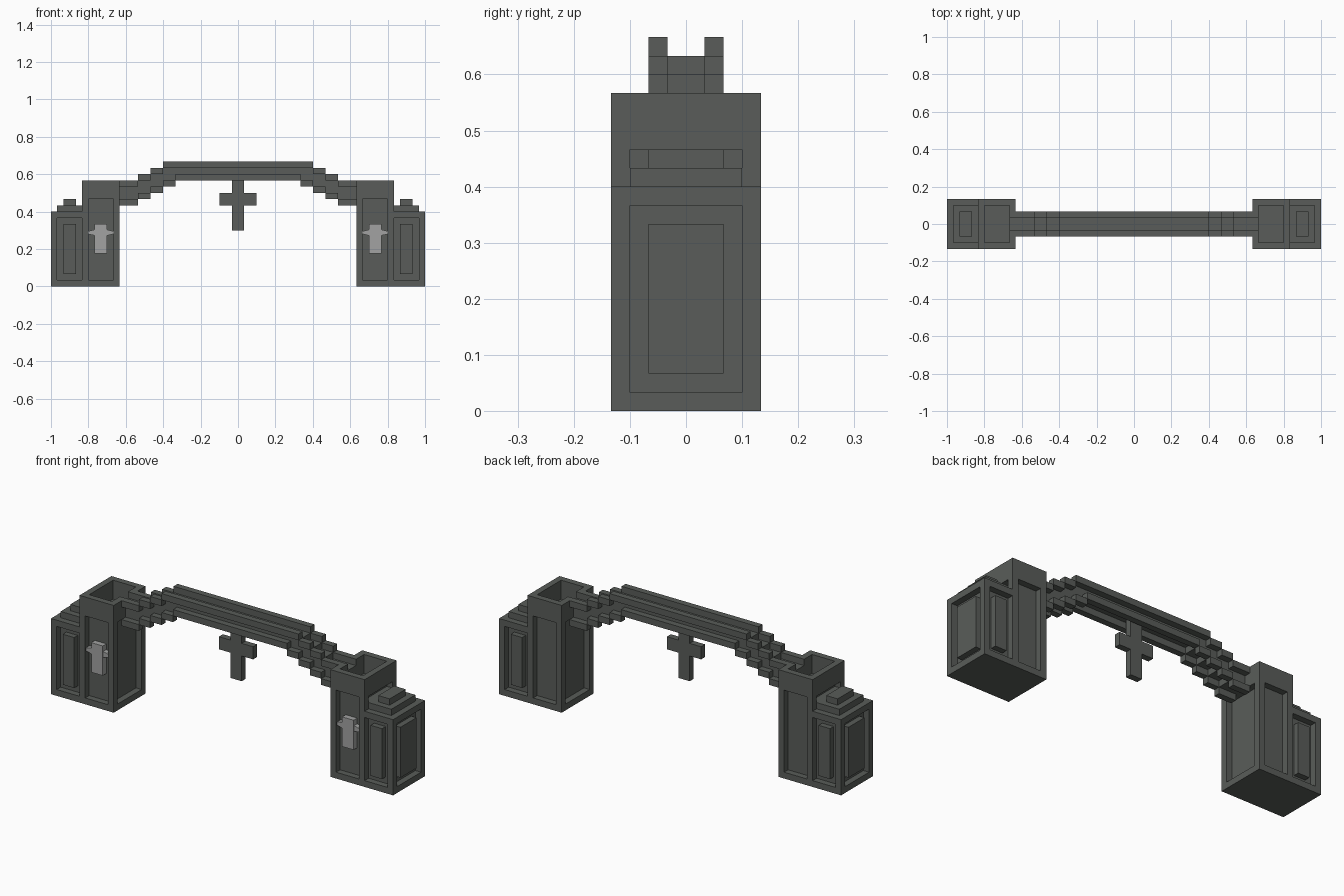
import bpy, bmesh

U = 1 / 30  # one block of the building grid

cube = bpy.data.objects.get("Cube")
if cube:
    bpy.data.objects.remove(cube, do_unlink=True)


def material(name, rgb):
    m = bpy.data.materials.new(name)
    m.use_nodes = True
    m.diffuse_color = (*rgb, 1)
    m.node_tree.nodes["Principled BSDF"].inputs["Base Color"].default_value = (*rgb, 1)
    return m


STONE = material("dark grey stone", (0.10, 0.108, 0.10))
PALE = material("pale grey metal", (0.36, 0.365, 0.36))


def build(name, boxes, mat=STONE, mirror_x=False, mirror_y=False):
    """One object from boxes (x0, x1, y0, y1, z0, z1) given in grid blocks."""
    bm = bmesh.new()
    for x0, x1, y0, y1, z0, z1 in boxes:
        verts = bmesh.ops.create_cube(bm, size=1)["verts"]
        for v in verts:
            v.co = ((x0 + (v.co.x + .5) * (x1 - x0)) * U,
                    (y0 + (v.co.y + .5) * (y1 - y0)) * U,
                    (z0 + (v.co.z + .5) * (z1 - z0)) * U)
    mesh = bpy.data.meshes.new(name)
    bm.to_mesh(mesh)
    bm.free()
    mesh.materials.append(mat)
    ob = bpy.data.objects.new(name, mesh)
    bpy.context.collection.objects.link(ob)
    if mirror_x or mirror_y:
        mod = ob.modifiers.new("mirror", "MIRROR")
        mod.use_axis = (mirror_x, mirror_y, False)
        mod.use_mirror_merge = False
    return ob


# Pedestals: base slab and recessed cores
build("pedestal_bases", [(19, 30, -4, 4, 0, 1)], mirror_x=True)
build("tower_cores", [(20, 24, -3, 3, 1, 14)], mirror_x=True)
build("side_block_cores", [(24, 29, -3, 3, 1, 12)], mirror_x=True)

# Tower frame: corner posts and the open rim at the top
build("tower_posts", [(19, 20, 3, 4, 1, 17), (24, 25, 3, 4, 1, 17)],
      mirror_x=True, mirror_y=True)
build("tower_rim_front_back", [(20, 24, 3, 4, 14, 17)], mirror_x=True, mirror_y=True)
build("tower_rim_sides", [(24, 25, -3, 3, 14, 17), (19, 20, -3, 3, 14, 16),
                          (19, 20, -3, -1, 16, 17), (19, 20, 1, 3, 16, 17)],
      mirror_x=True)

# Side block frame, raised panels and stepped cap
build("side_block_frame", [(29, 30, 3, 4, 1, 12), (25, 29, 3, 4, 11, 12)],
      mirror_x=True, mirror_y=True)
build("side_block_end_rail", [(29, 30, -3, 3, 11, 12)], mirror_x=True)
build("front_back_panels", [(26, 28, 3, 3.9, 2, 10)], mirror_x=True, mirror_y=True)
build("end_panels", [(29, 29.9, -2, 2, 2, 10)], mirror_x=True)
build("side_block_cap", [(24, 29, -3, 3, 12, 13), (26, 28, -2, 2, 13, 14)],
      mirror_x=True)

# Arch: level middle, then stairs down to each tower (x0, x1, bottom, top)
build("arch_deck", [(-10, 10, -1, 1, 18, 19)])
build("arch_middle_rails", [(-12, 12, 1, 2, 19, 20), (-10, 10, 1, 2, 17, 18)],
      mirror_y=True)
stairs = [(10, 12, 16, 20), (12, 14, 15, 19), (14, 16, 14, 18), (16, 19, 13, 17)]
build("stair_decks", [(a, b, -1, 1, lo + 1, hi - 1) for a, b, lo, hi in stairs],
      mirror_x=True)
build("stair_lower_rails", [(a, b, 1, 2, lo, lo + 1) for a, b, lo, hi in stairs],
      mirror_x=True, mirror_y=True)
build("stair_upper_rails", [(a, b, 1, 2, hi - 1, hi) for a, b, lo, hi in stairs[1:]],
      mirror_x=True, mirror_y=True)

# Cross hanging below the arch
build("hanging_cross", [(-1, 1, -.5, .5, 9, 18), (-3, -1, -.5, .5, 13, 15),
                        (1, 3, -.5, .5, 13, 15)])

# Pale crosses on the tower fronts, with arms tapering to the tips
build("pale_cross_stems", [(21, 23, -3.9, -3, 5.3, 10)], PALE, mirror_x=True)
arms = build("pale_cross_arms", [(20, 21, -3.8, -3, 8.15, 9.1),
                                 (23, 24, -3.8, -3, 8.15, 9.1)], PALE, mirror_x=True)
for v in arms.data.vertices:
    if abs(v.co.x / U - 22) > 1.5:
        v.co.z = 8.62 * U + (v.co.z - 8.62 * U) * 0.5
